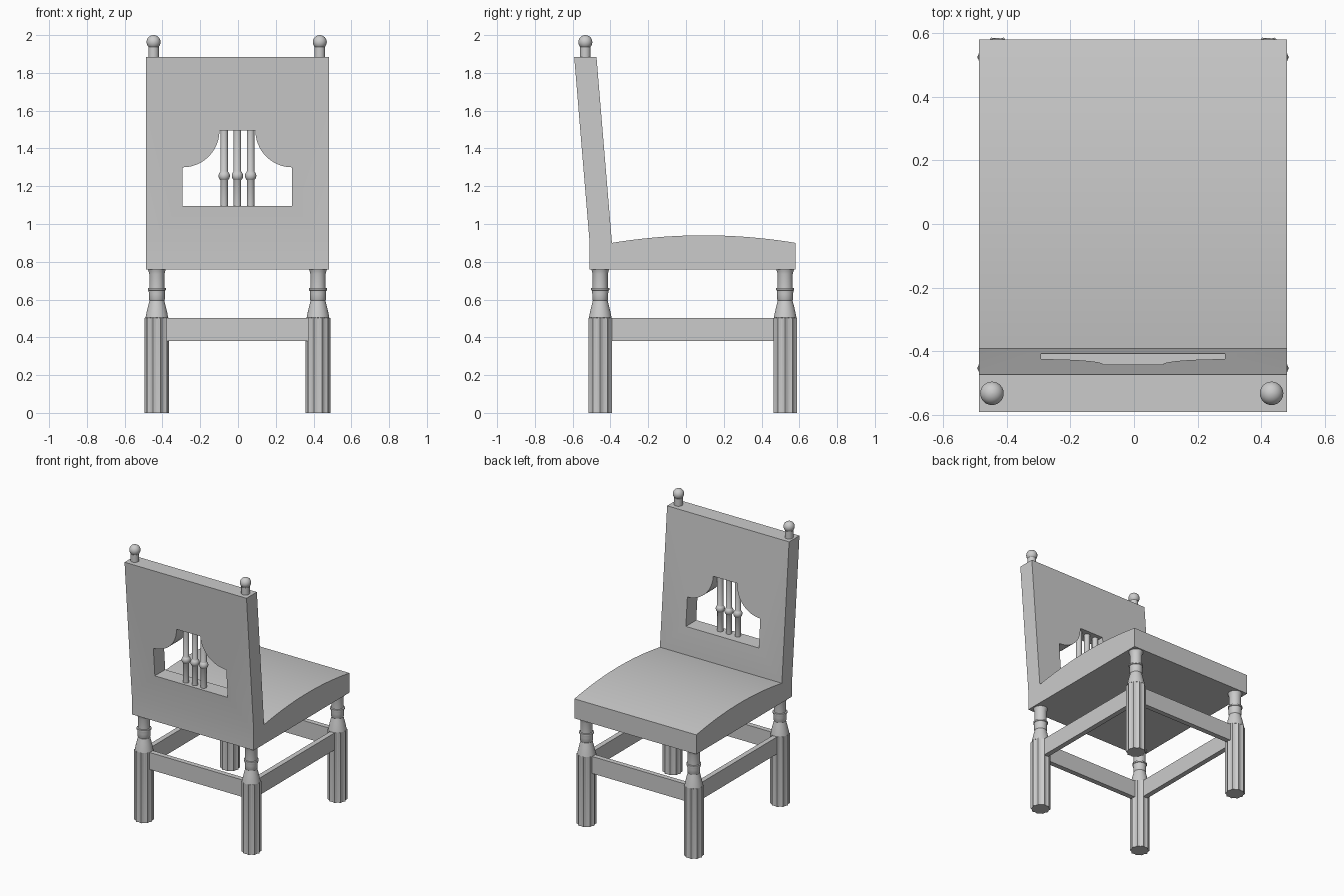
import bpy, bmesh
from math import sin, cos, pi

if "Cube" in bpy.data.objects:
    bpy.data.objects.remove(bpy.data.objects["Cube"])

CX = -0.003  # centre line of the chair


def add_object(name, bm):
    bmesh.ops.recalc_face_normals(bm, faces=bm.faces)
    mesh = bpy.data.meshes.new(name)
    bm.to_mesh(mesh)
    bm.free()
    ob = bpy.data.objects.new(name, mesh)
    bpy.context.collection.objects.link(ob)
    return ob


def smooth(ob):
    bpy.ops.object.select_all(action='DESELECT')
    ob.select_set(True)
    bpy.context.view_layer.objects.active = ob
    bpy.ops.object.shade_smooth_by_angle(angle=0.6)


def prism(name, points, offset):
    """Extrude a closed 3D outline along an offset vector."""
    bm = bmesh.new()
    face = bm.faces.new([bm.verts.new(p) for p in points])
    ext = bmesh.ops.extrude_face_region(bm, geom=[face])
    verts = [v for v in ext['geom'] if isinstance(v, bmesh.types.BMVert)]
    bmesh.ops.translate(bm, verts=verts, vec=offset)
    return add_object(name, bm)


def box(name, x0, x1, y0, y1, z0, z1):
    return prism(name, [(x0, y0, z0), (x1, y0, z0), (x1, y1, z0), (x0, y1, z0)],
                 (0, 0, z1 - z0))


def turned(name, x, y, profile, segs, flutes=0):
    """Turned part from rings of (z, radius, flute depth)."""
    bm = bmesh.new()
    rings = []
    for z, r, d in profile:
        ring = []
        for i in range(segs):
            a = 2 * pi * i / segs
            rr = r - d * abs(sin(a * flutes / 2))
            ring.append(bm.verts.new((x + rr * cos(a), y + rr * sin(a), z)))
        rings.append(ring)
    for lo, hi in zip(rings, rings[1:]):
        for i in range(segs):
            j = (i + 1) % segs
            bm.faces.new((lo[i], lo[j], hi[j], hi[i]))
    bm.faces.new(rings[0])
    bm.faces.new(rings[-1])
    ob = add_object(name, bm)
    smooth(ob)
    return ob


def ball(z, r, a0, a1, n=10):
    """Profile rings of a sphere between two latitudes."""
    return [(z + r * sin(a0 + (a1 - a0) * i / n),
             r * cos(a0 + (a1 - a0) * i / n), 0) for i in range(n + 1)]


X0, X1 = CX - 0.485, CX + 0.485

# Seat with a gently domed top
Y0, Y1 = -0.392, 0.58
top = []
for i in range(21):
    t = i / 20
    top.append((X0, Y1 + (Y0 - Y1) * t, 0.90 + 0.04 * 4 * t * (1 - t)))
seat = prism("seat", [(X0, Y0, 0.76), (X0, Y1, 0.76)] + top, (X1 - X0, 0, 0))
smooth(seat)

# Leaning back panel
back = prism("back_panel",
             [(X0, -0.51, 0.76), (X0, -0.392, 0.76), (X0, -0.392, 0.90),
              (X0, -0.474, 1.885), (X0, -0.592, 1.885), (X0, -0.51, 0.90)],
             (X1 - X0, 0, 0))

# Window through the back, with concave shoulders
right = [(0.29, 1.095)] + [
    (0.29 - 0.195 * sin(pi / 2 * i / 12), 1.495 - 0.195 * cos(pi / 2 * i / 12))
    for i in range(13)]
outline = right + [(-x, z) for x, z in reversed(right)]
cutter = prism("window_cutter", [(CX + x, -0.8, z) for x, z in outline], (0, 0.6, 0))
cutter.hide_render = True
mod = back.modifiers.new("window", 'BOOLEAN')
mod.operation = 'DIFFERENCE'
mod.solver = 'EXACT'
mod.object = cutter
bpy.context.view_layer.objects.active = back
bpy.ops.object.modifier_apply(modifier=mod.name)
bpy.data.objects.remove(cutter)
smooth(back)

# Beaded spindles in the window
lat = 0.85
for i in (-1, 0, 1):
    turned("back_spindle", CX + 0.07 * i, -0.485,
           [(1.085, 0.02, 0)] + [(1.255 - 0.03 * sin(lat), 0.02, 0)]
           + ball(1.255, 0.03, -lat + 0.02, lat - 0.02)
           + [(1.255 + 0.03 * sin(lat), 0.02, 0), (1.51, 0.02, 0)], 20)

# Finials on the top corners
for s in (-1, 1):
    turned("finial", CX - 0.004 + 0.44 * s, -0.533,
           [(1.875, 0.028, 0), (1.938, 0.028, 0)]
           + ball(1.963, 0.037, -0.74, pi / 2 - 0.03, 12), 24)

# Legs: fluted lower post, tapered neck, collar and cap
LX, LYS = 0.4265, (-0.454, 0.525)
leg = [(0, 0.065, 0.008), (0.503, 0.065, 0.008), (0.504, 0.06, 0),
       (0.53, 0.055, 0), (0.56, 0.048, 0), (0.595, 0.039, 0),
       (0.60, 0.042, 0), (0.63, 0.042, 0), (0.648, 0.044, 0),
       (0.650, 0.048, 0), (0.660, 0.048, 0), (0.662, 0.040, 0),
       (0.735, 0.040, 0), (0.75, 0.044, 0), (0.765, 0.049, 0)]
for y, label in zip(LYS, ("front_leg", "rear_leg")):
    for s in (-1, 1):
        turned(label, CX + s * LX, y, leg, 60, 10)

# Stretchers between the legs
T = 0.018
for y in LYS:
    box("cross_stretcher", CX - LX + 0.04, CX + LX - 0.04, y - T, y + T, 0.38, 0.502)
for s in (-1, 1):
    x = CX + s * LX
    box("side_stretcher", x - T, x + T, LYS[0] + 0.04, LYS[1] - 0.04, 0.38, 0.502)
